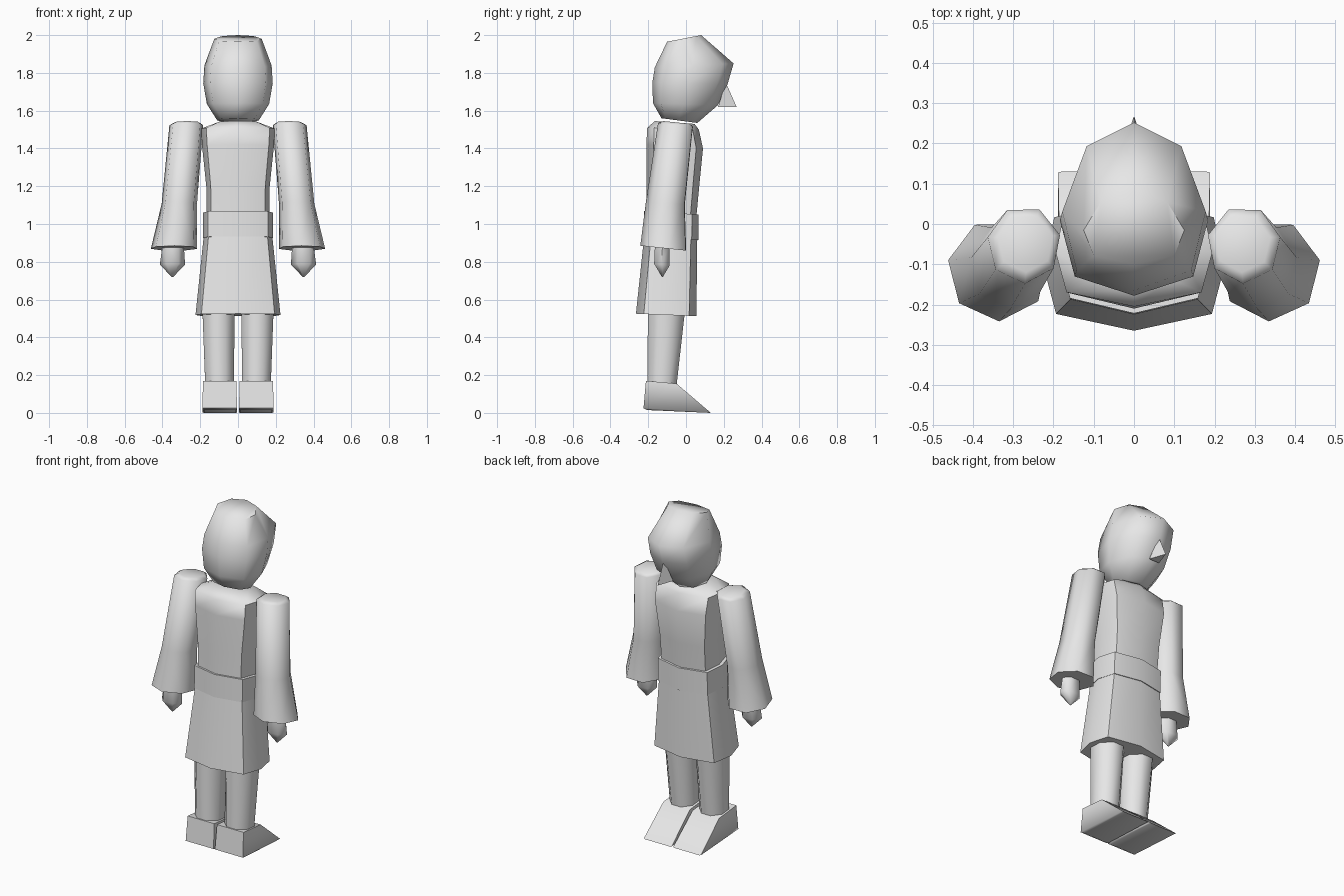
import bpy, math

cube = bpy.data.objects.get("Cube")
if cube:
    bpy.data.objects.remove(cube)

mat = bpy.data.materials.new("light_grey")
mat.use_nodes = True
GREY = (0.8, 0.8, 0.8, 1)
mat.diffuse_color = GREY
mat.node_tree.nodes["Principled BSDF"].inputs["Base Color"].default_value = GREY


def make(name, verts, faces, mirror=False):
    mesh = bpy.data.meshes.new(name)
    mesh.from_pydata(verts, [], faces)
    mesh.materials.append(mat)
    mesh.polygons.foreach_set("use_smooth", [True] * len(mesh.polygons))
    mesh.set_sharp_from_angle(angle=math.radians(62))
    obj = bpy.data.objects.new(name, mesh)
    bpy.context.collection.objects.link(obj)
    if mirror:
        obj.modifiers.new("mirror", "MIRROR")
    return obj


def loft(name, outline, rings, mirror=False):
    """Rings are (centre x, half width, y min, y max, z at y min, z at y max)."""
    n = len(outline)
    verts = [(cx + w * u, y0 + (y1 - y0) * v, z0 + (z1 - z0) * v)
             for cx, w, y0, y1, z0, z1 in rings for u, v in outline]
    faces = [tuple(range(n))[::-1]]
    for r in range(len(rings) - 1):
        for i in range(n):
            a, b = r * n + i, r * n + (i + 1) % n
            faces.append((a, b, b + n, a + n))
    top = (len(rings) - 1) * n
    faces.append(tuple(range(top, top + n)))
    return make(name, verts, faces, mirror)


def symmetric(half):
    return half + [(-u, v) for u, v in half[-2:0:-1]]


def regular(n, turn):
    return [(math.cos(turn + i * math.tau / n),
             0.5 + 0.5 * math.sin(turn + i * math.tau / n)) for i in range(n)]


head_outline = symmetric([(0, 0), (0.8, 0.12), (1, 0.47), (0.66, 0.86), (0, 1)])
body_outline = symmetric([(0, 0), (0.86, 0.13), (1, 0.5), (0.88, 0.88), (0, 1)])
round_outline = regular(7, math.radians(-40))
square = [(-1, 0), (1, 0), (1, 1), (-1, 1)]

# Head and nose
loft("head", head_outline, [
    (0, 0.11, -0.13, 0.06, 1.56, 1.535),
    (0, 0.165, -0.175, 0.17, 1.64, 1.63),
    (0, 0.184, -0.178, 0.22, 1.75, 1.74),
    (0, 0.178, -0.165, 0.252, 1.83, 1.85),
    (0, 0.125, -0.1, 0.08, 1.965, 2.0)])
make("nose", [(-0.035, 0.17, 1.62), (0.035, 0.17, 1.62), (0, 0.268, 1.62), (0, 0.21, 1.75)],
     [(0, 1, 2), (1, 0, 3), (2, 1, 3), (0, 2, 3)])

# Torso, belt and skirt
loft("torso", body_outline, [
    (0, 0.165, -0.21, 0.055, 1.04, 1.04),
    (0, 0.168, -0.21, 0.07, 1.2, 1.2),
    (0, 0.19, -0.21, 0.09, 1.42, 1.4),
    (0, 0.195, -0.205, 0.068, 1.51, 1.5),
    (0, 0.11, -0.165, 0.045, 1.545, 1.53)])
loft("belt", body_outline, [
    (0, 0.185, -0.225, 0.065, 0.935, 0.915),
    (0, 0.185, -0.222, 0.067, 1.07, 1.05)])
loft("skirt", body_outline, [
    (0, 0.225, -0.265, 0.055, 0.525, 0.512),
    (0, 0.18, -0.22, 0.06, 0.95, 0.95)])

# Sleeves and hands
loft("sleeves", round_outline, [
    (0.338, 0.126, -0.242, 0.012, 0.885, 0.858),
    (0.31, 0.096, -0.212, 0.003, 1.12, 1.1),
    (0.273, 0.092, -0.148, 0.045, 1.535, 1.515),
    (0.27, 0.07, -0.12, 0.025, 1.545, 1.53)], mirror=True)
loft("hands", regular(6, 0), [
    (0.347, 0.004, -0.128, -0.122, 0.72, 0.72),
    (0.347, 0.067, -0.175, -0.08, 0.79, 0.78),
    (0.343, 0.055, -0.17, -0.08, 0.9, 0.9)], mirror=True)

# Legs
loft("legs", regular(8, math.pi / 8), [
    (0.098, 0.082, -0.21, -0.043, 0.16, 0.15),
    (0.103, 0.093, -0.21, 0.005, 0.56, 0.56)], mirror=True)

# Wedge shoes
loft("shoes", square, [
    (0.095, 0.085, -0.205, 0.13, 0.015, 0.0),
    (0.097, 0.092, -0.225, 0.128, 0.025, 0.003),
    (0.097, 0.088, -0.212, -0.05, 0.17, 0.155)], mirror=True)
